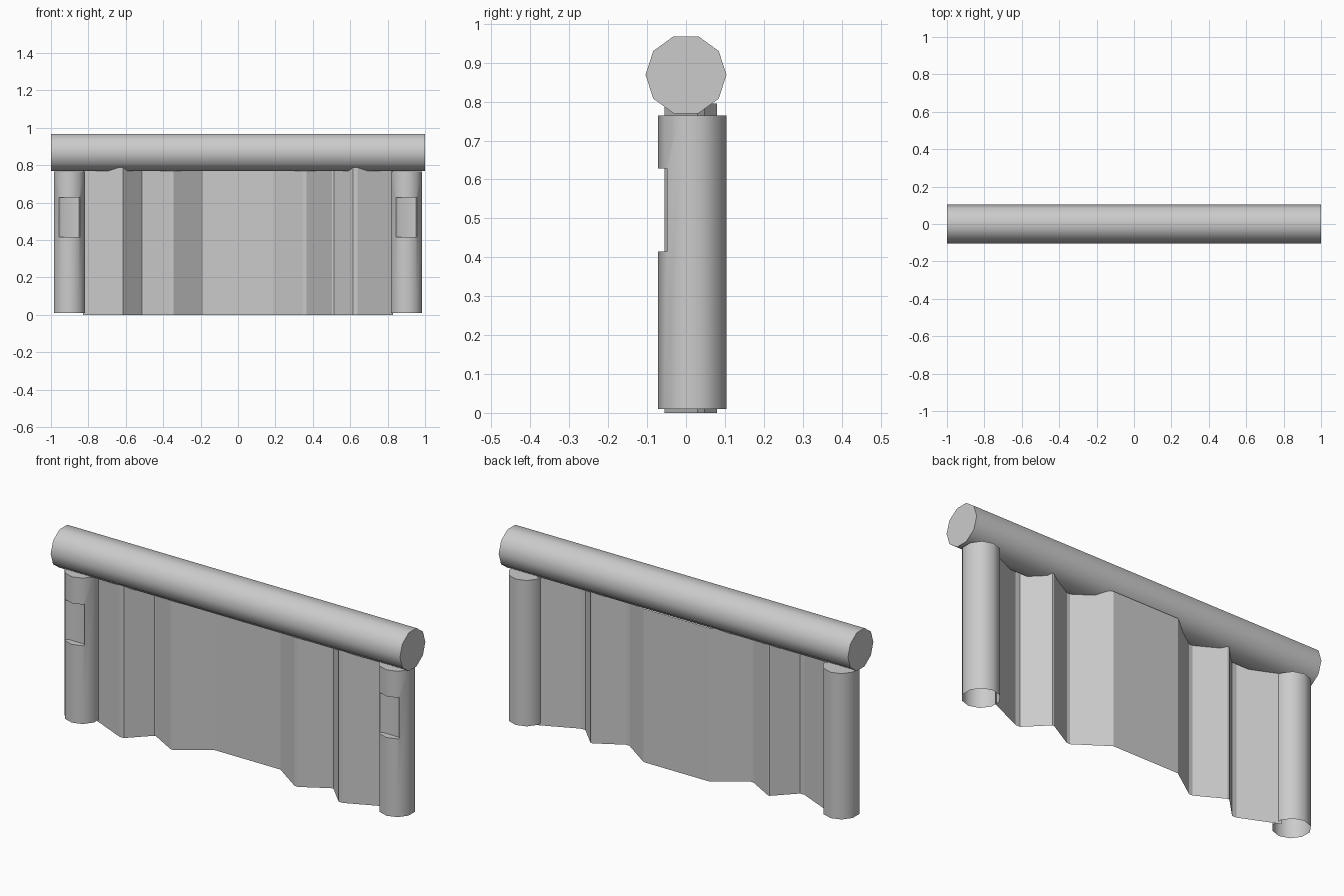
import bpy, bmesh, math
from mathutils import Matrix

cube = bpy.data.objects.get("Cube")
if cube:
    bpy.data.objects.remove(cube)

grey = bpy.data.materials.new("shutter_grey")
grey.use_nodes = True
GREY = (0.6, 0.6, 0.6, 1)
grey.diffuse_color = GREY
grey.node_tree.nodes["Principled BSDF"].inputs["Base Color"].default_value = GREY


def add_object(name, bm):
    bmesh.ops.recalc_face_normals(bm, faces=bm.faces)
    mesh = bpy.data.meshes.new(name)
    bm.to_mesh(mesh)
    bm.free()
    mesh.materials.append(grey)
    obj = bpy.data.objects.new(name, mesh)
    bpy.context.collection.objects.link(obj)
    return obj


def activate(obj):
    bpy.ops.object.select_all(action="DESELECT")
    obj.select_set(True)
    bpy.context.view_layer.objects.active = obj


def smooth(obj):
    activate(obj)
    bpy.ops.object.shade_smooth_by_angle(angle=math.radians(40))


def cylinder(name, radius, length, matrix):
    bm = bmesh.new()
    bmesh.ops.create_cone(bm, cap_ends=True, segments=10, radius1=radius,
                          radius2=radius, depth=length, matrix=matrix)
    return add_object(name, bm)


def prism(name, outline, z0, z1):
    bm = bmesh.new()
    base = bm.faces.new([bm.verts.new((x, y, z0)) for x, y in outline])
    top = bmesh.ops.extrude_face_region(bm, geom=[base])["geom"]
    verts = [v for v in top if isinstance(v, bmesh.types.BMVert)]
    bmesh.ops.translate(bm, verts=verts, vec=(0, 0, z1 - z0))
    return add_object(name, bm)


# Housing roller across the top, a corner pointing straight up
roller = cylinder("roller_housing", 0.104, 2, Matrix.Translation((0, 0, 0.869))
                  @ Matrix.Rotation(math.pi / 2, 4, "Y"))
smooth(roller)

# Guide posts, each with a recess cut in the front and an open foot
for name, x in (("right_post", -0.901), ("left_post", 0.901)):
    post = cylinder(name, 0.088, 0.755,
                    Matrix.Translation((x, 0.016, 0.3875)) @ Matrix.Rotation(math.pi, 4, "Z"))
    cutter = prism(name + "_cutter",
                   [(x - 0.06, -0.12), (x - 0.056, -0.047), (x - 0.042, -0.036),
                    (x + 0.05, -0.036), (x + 0.056, -0.047), (x + 0.06, -0.12)], 0.415, 0.628)
    cutter.hide_render = True
    activate(post)
    cut = post.modifiers.new("recess", "BOOLEAN")
    cut.object = cutter
    cut.operation = "DIFFERENCE"
    cut.solver = "EXACT"
    bpy.ops.object.modifier_apply(modifier=cut.name)
    bpy.data.objects.remove(cutter)

    bm = bmesh.new()
    bm.from_mesh(post.data)
    foot = [f for f in bm.faces if f.normal.z < -0.9 and f.calc_center_median().z < 0.1]
    bmesh.ops.delete(bm, geom=foot, context="FACES_ONLY")
    bm.to_mesh(post.data)
    bm.free()
    smooth(post)

# Corrugated sheet, mirrored from a half profile
half = [(0.187, 0.08), (0.345, -0.03), (0.365, -0.03), (0.503, 0.048), (0.513, 0.048),
        (0.615, -0.055), (0.64, -0.055), (0.83, 0.03)]
profile = [(-x, y) for x, y in reversed(half)] + half
bm = bmesh.new()
columns = [[bm.verts.new((x, y, z)) for z in (0, 0.795)] for x, y in profile]
for a, b in zip(columns, columns[1:]):
    bm.faces.new((a[0], b[0], b[1], a[1]))
add_object("corrugated_sheet", bm)
